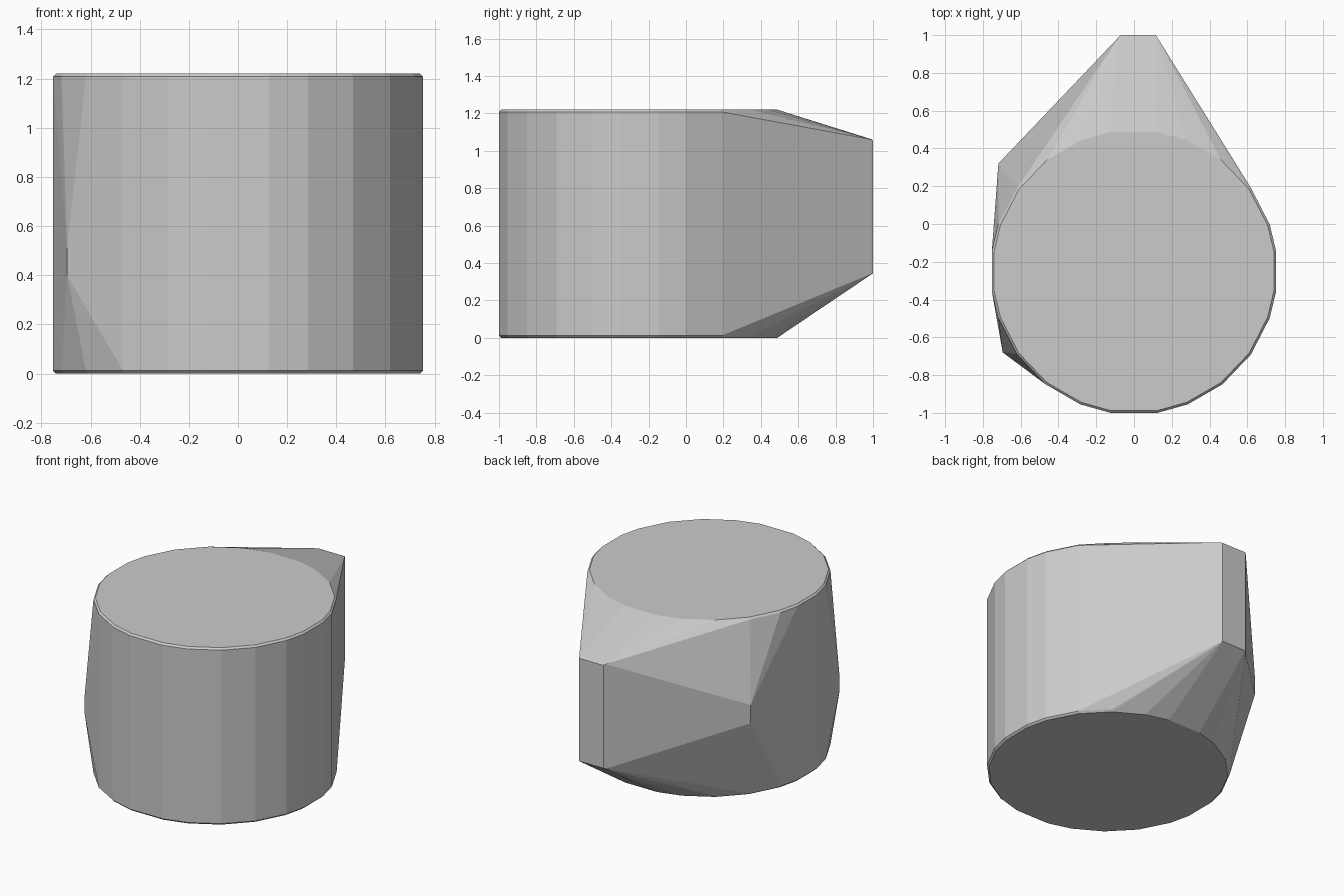
import bpy, bmesh
from math import radians, sin, cos

if "Cube" in bpy.data.objects:
    bpy.data.objects.remove(bpy.data.objects["Cube"])

RADIUS, CENTRE_Y, HEIGHT, LIP = 0.76, -0.25, 1.22, 0.012

# Slightly irregular ring angles, mirrored into all four quadrants
quarter = [9.5, 22, 38, 54.5, 71, 82]
angles = [base + sign * a for base in (0, 180) for sign in (1, -1) for a in quarter]


def ring(radius, z):
    return [(radius * sin(radians(a)), CENTRE_Y + radius * cos(radians(a)), z)
            for a in angles]


# Round body with a small chamfer at top and bottom
points = []
for inset, z in ((LIP, 0), (0, LIP), (0, HEIGHT - LIP), (LIP, HEIGHT)):
    points += ring(RADIUS - inset, z)

# Upright edges sticking out: back nose (softened corners), left-back and left-front ridges
for x, y, low, high in ((-0.07, 1.0, 0.345, 1.055), (0.115, 1.0, 0.345, 1.055),
                        (-0.08, 0.99, 0.34, 1.062), (0.125, 0.985, 0.34, 1.062),
                        (-0.718, 0.32, 0.57, 0.695), (-0.695, -0.68, 0.40, 0.51)):
    points += [(x, y, low), (x, y, high)]

# Wrap everything in one convex shell
bm = bmesh.new()
for p in points:
    bm.verts.new(p)
hull = bmesh.ops.convex_hull(bm, input=bm.verts[:])
loose = [v for v in bm.verts if not v.link_faces]
bmesh.ops.delete(bm, geom=loose, context='VERTS')
bmesh.ops.dissolve_limit(bm, angle_limit=radians(0.5), verts=bm.verts[:], edges=bm.edges[:])
bmesh.ops.recalc_face_normals(bm, faces=bm.faces[:])

mesh = bpy.data.meshes.new("convex_shell")
bm.to_mesh(mesh)
bm.free()
bpy.context.collection.objects.link(bpy.data.objects.new("convex_shell", mesh))
